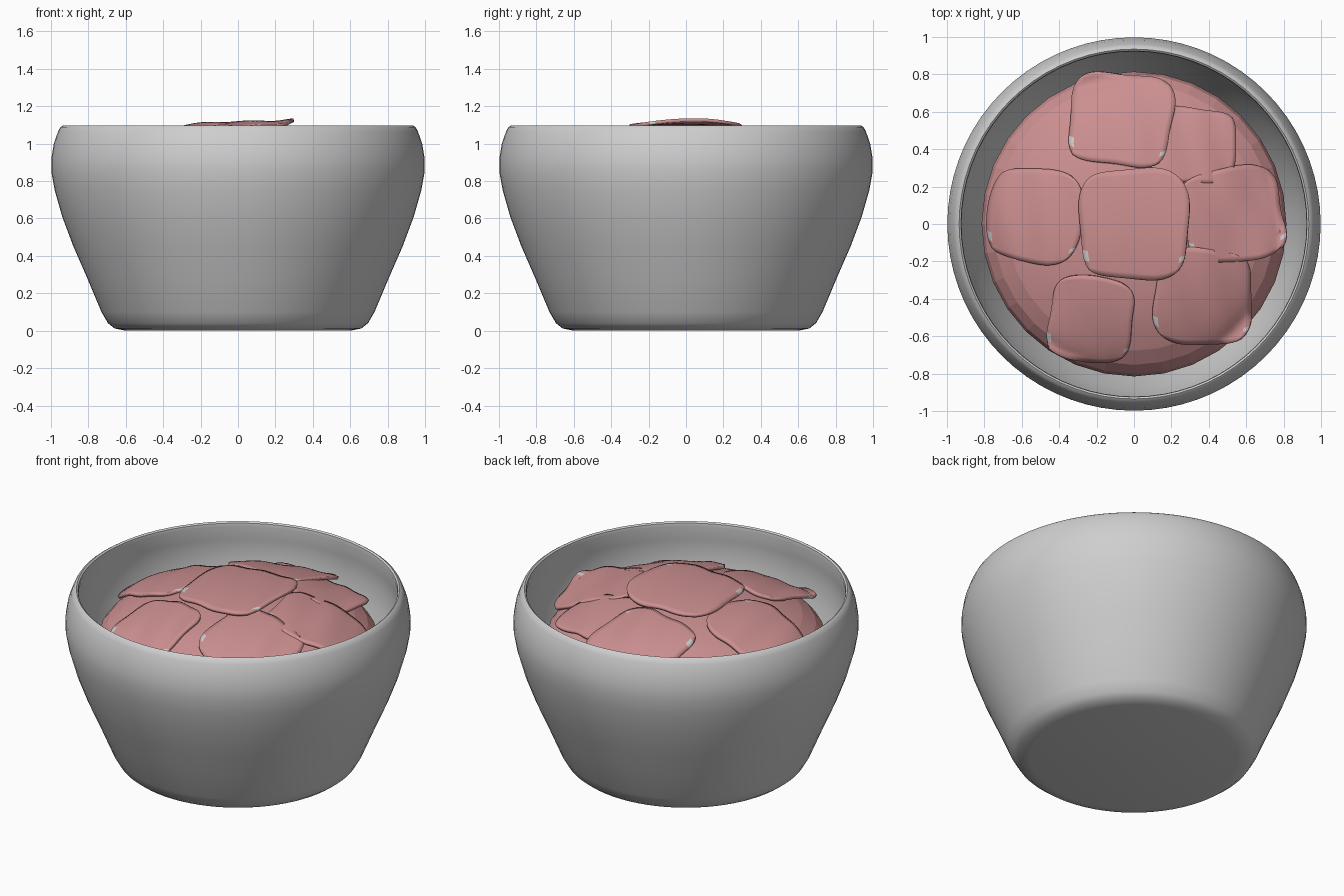
import bpy, bmesh, math

if "Cube" in bpy.data.objects:
    bpy.data.objects.remove(bpy.data.objects["Cube"])


def material(name, rgb):
    m = bpy.data.materials.new(name)
    m.diffuse_color = (*rgb, 1)
    m.use_nodes = True
    m.node_tree.nodes["Principled BSDF"].inputs["Base Color"].default_value = m.diffuse_color
    return m


GREY = material("pale grey ceramic", (0.62, 0.62, 0.62))
PINK = material("meat pink", (0.60, 0.275, 0.28))
MOUND_R, MOUND_Z, MOUND_H = 0.815, 0.765, 0.31


def finish(bm, name, mats, angle=None):
    bmesh.ops.recalc_face_normals(bm, faces=bm.faces[:])
    me = bpy.data.meshes.new(name)
    bm.to_mesh(me)
    bm.free()
    ob = bpy.data.objects.new(name, me)
    bpy.context.collection.objects.link(ob)
    for m in mats:
        me.materials.append(m)
    if angle:
        bpy.ops.object.select_all(action='DESELECT')
        ob.select_set(True)
        bpy.context.view_layer.objects.active = ob
        bpy.ops.object.shade_smooth_by_angle(angle=math.radians(angle))
    return ob


# bowl: closed profile, outside then inside, spun round z
profile = [(0, 0), (0.60, 0), (0.66, 0.012), (0.695, 0.04), (0.73, 0.10), (0.81, 0.29),
           (0.88, 0.45), (0.94, 0.61), (0.98, 0.75), (0.998, 0.85), (0.998, 0.92),
           (0.985, 1.0), (0.962, 1.065), (0.95, 1.088), (0.935, 1.098), (0.925, 1.09),
           (0.922, 1.07), (0.938, 0.98), (0.942, 0.88), (0.925, 0.76), (0.88, 0.61),
           (0.82, 0.45), (0.75, 0.29), (0.67, 0.12), (0.60, 0.075), (0, 0.07)]
bm = bmesh.new()
verts = [bm.verts.new((r, 0, z)) for r, z in profile]
edges = [bm.edges.new(p) for p in zip(verts, verts[1:])]
bmesh.ops.spin(bm, geom=verts + edges, cent=(0, 0, 0), axis=(0, 0, 1),
               angle=math.tau, steps=72)
bmesh.ops.remove_doubles(bm, verts=bm.verts[:], dist=0.0005)
finish(bm, "bowl", [GREY], 40)

# mound of meat filling the bowl
bm = bmesh.new()
bmesh.ops.create_uvsphere(bm, u_segments=32, v_segments=16, radius=1)
for v in bm.verts:
    v.co = (v.co.x * MOUND_R, v.co.y * MOUND_R, MOUND_Z + v.co.z * MOUND_H)
finish(bm, "meat_mound", [PINK], 8)


def mound_height(r):
    return MOUND_Z + MOUND_H * math.sqrt(1 - (min(r, 0.78) / MOUND_R) ** 2)


def slice_sheet(name, cx, cy, w, d, turn, raise_z, lift, lift_dir):
    """Thin rounded-square slice draped on the mound; one side curls up."""
    bm = bmesh.new()
    bmesh.ops.create_grid(bm, x_segments=18, y_segments=18, size=1)
    c, s = math.cos(math.radians(turn)), math.sin(math.radians(turn))
    lx, ly = math.cos(math.radians(lift_dir)), math.sin(math.radians(lift_dir))
    for f in bm.faces:   # small fat spots on the lower edge corners
        p = f.calc_center_median()
        if (p.x < -0.93 and -0.8 < p.y < -0.6) or (p.x > 0.93 and -0.8 < p.y < -0.7):
            f.material_index = 1
    for v in bm.verts:
        u, t = v.co.x, v.co.y
        a = u * math.sqrt(1 - 0.3 * t ** 4) * (1 + 0.03 * math.sin(3 * t + cx * 9))
        b = t * math.sqrt(1 - 0.3 * u ** 4) * (1 + 0.03 * math.sin(3 * u + cy * 9))
        x = cx + (a * c - b * s) * w / 2
        y = cy + (a * s + b * c) * d / 2
        k = max(0, (x - cx) * lx + (y - cy) * ly) / 0.3
        z = mound_height(math.hypot(x, y)) + raise_z + lift * k * k
        z += 0.004 * math.sin(7 * u + 2 * t)
        v.co = (x, y, z)
    ob = finish(bm, name, [PINK, GREY], 50)
    mod = ob.modifiers.new("thickness", 'SOLIDIFY')
    mod.thickness = 0.018
    mod.offset = -1


# slices: centre, width, depth, turn, height above mound, curl and its direction
slice_sheet("slice_centre", 0.0, 0.0, 0.58, 0.59, 0, 0.045, 0.035, 0)
slice_sheet("slice_back", -0.07, 0.56, 0.55, 0.49, -7, 0.028, 0.05, 60)
slice_sheet("slice_back_right", 0.32, 0.42, 0.45, 0.40, -6, 0.018, 0.10, 45)
slice_sheet("slice_left", -0.53, 0.045, 0.50, 0.50, -8, 0.022, 0.03, 180)
slice_sheet("slice_right", 0.53, 0.05, 0.53, 0.50, 9, 0.022, 0.09, -20)
slice_sheet("slice_front_right", 0.37, -0.39, 0.52, 0.51, -4, 0.026, 0.02, -45)
slice_sheet("slice_front_left", -0.23, -0.51, 0.45, 0.45, -8, 0.020, 0.09, 215)
